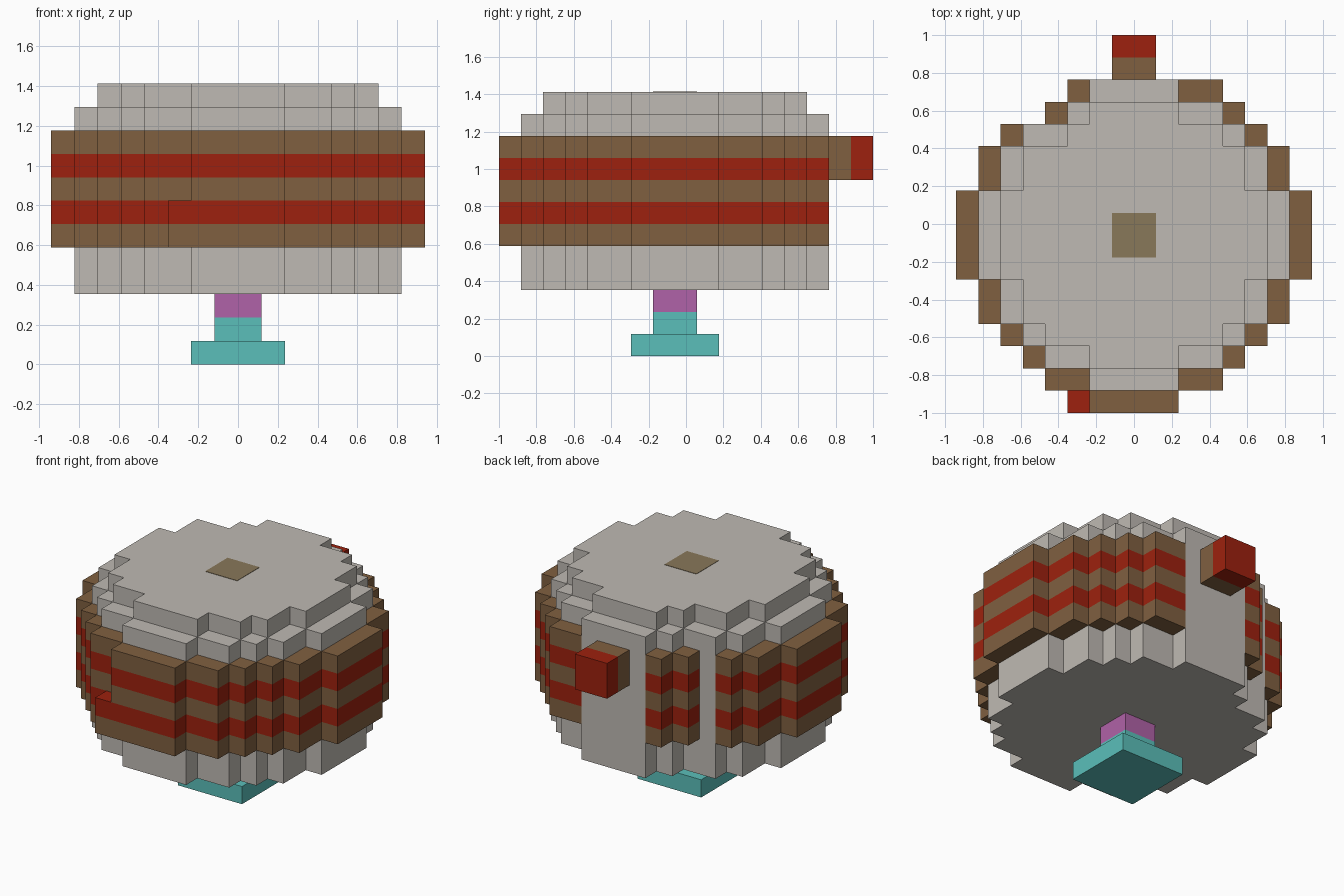
import bpy
import bmesh

U = 2 / 17  # size of one block

cube = bpy.data.objects.get("Cube")
if cube:
    bpy.data.objects.remove(cube, do_unlink=True)


def material(name, rgb):
    lin = [((c / 255 + 0.055) / 1.055) ** 2.4 for c in rgb]
    m = bpy.data.materials.new(name)
    m.use_nodes = True
    m.diffuse_color = (*lin, 1)
    m.node_tree.nodes["Principled BSDF"].inputs["Base Color"].default_value = (*lin, 1)
    return m


GREY = material("warm grey", (191, 186, 179))
BROWN = material("brown", (128, 96, 64))
RED = material("red", (157, 33, 14))
TEAL = material("teal", (91, 191, 186))
PINK = material("orchid", (176, 98, 168))
TAN = material("tan", (137, 120, 90))


def slab(name, cells, z0, bands, solid=()):
    """Stack of unit cells; bands is a list of (height, material). Cells in
    'solid' belong to another part, so no wall is built against them."""
    mats = list(dict.fromkeys(m for _, m in bands))
    bm = bmesh.new()

    def quad(points, mat):
        f = bm.faces.new([bm.verts.new((x * U, (y - 8.5) * U, z * U)) for x, y, z in points])
        f.material_index = mats.index(mat)

    top = z0 + sum(h for h, _ in bands)
    for i, j in cells:
        corners = [(i, j), (i + 1, j), (i + 1, j + 1), (i, j + 1)]
        quad([(x, y, top) for x, y in corners], bands[-1][1])
        quad([(x, y, z0) for x, y in reversed(corners)], bands[0][1])
        for k, (dx, dy) in enumerate([(0, -1), (1, 0), (0, 1), (-1, 0)]):
            if (i + dx, j + dy) in cells or (i + dx, j + dy) in solid:
                continue
            a, b = corners[k], corners[(k + 1) % 4]
            z = z0
            for h, mat in bands:
                quad([(*a, z), (*b, z), (*b, z + h), (*a, z + h)], mat)
                z += h
    bmesh.ops.remove_doubles(bm, verts=bm.verts, dist=0.0001)
    bmesh.ops.dissolve_limit(bm, angle_limit=0.01, verts=bm.verts, edges=bm.edges,
                             delimit={'MATERIAL'})
    me = bpy.data.meshes.new(name)
    bm.to_mesh(me)
    bm.free()
    for m in mats:
        me.materials.append(m)
    ob = bpy.data.objects.new(name, me)
    bpy.context.collection.objects.link(ob)
    return ob


def block(x0, x1, y0, y1):
    return {(i, j) for i in range(x0, x1) for j in range(y0, y1)}


def neighbours(c):
    return {(c[0] + 1, c[1]), (c[0] - 1, c[1]), (c[0], c[1] + 1), (c[0], c[1] - 1)}


# Round body outline: half width of each row from front to back
half_widths = [2, 4, 5, 6, 6, 7, 7, 7, 7, 6, 6, 5, 4, 2]
body = set()
for row, w in enumerate(half_widths, 1):
    body |= block(-w, w, row, row + 1)
body.discard((-4, 13))  # missing corner column at the back

slab("body", body, 3, [(8, GREY)])
slab("top_step", {c for c in body if neighbours(c) <= body}, 11, [(1, GREY)])

# Striped shell one block thick, open at the back
shell = set().union(*(neighbours(c) for c in body)) - body
shell = {c for c in shell if c[1] < 15 and c != (-5, 13)}
slab("striped_shell", shell, 5,
     [(1, BROWN), (1, RED), (1, BROWN), (1, RED), (1, BROWN)], solid=body)

# Small block on the front
slab("front_block", block(-3, -2, 0, 1), 5, [(1, BROWN), (1, RED)], solid=shell)

# Back peg with red tip
slab("back_peg", block(-1, 1, 15, 16), 8, [(2, BROWN)])
slab("back_peg_tip", block(-1, 1, 16, 17), 8, [(2, RED)])

# Pedestal
slab("pedestal_foot", block(-2, 2, 6, 10), 0, [(1, TEAL)])
slab("pedestal_stem", block(-1, 1, 7, 9), 1, [(1, TEAL), (1, PINK)])

# Thin plate on top
slab("top_plate", block(-1, 1, 7, 9), 12, [(0.02, TAN)])
